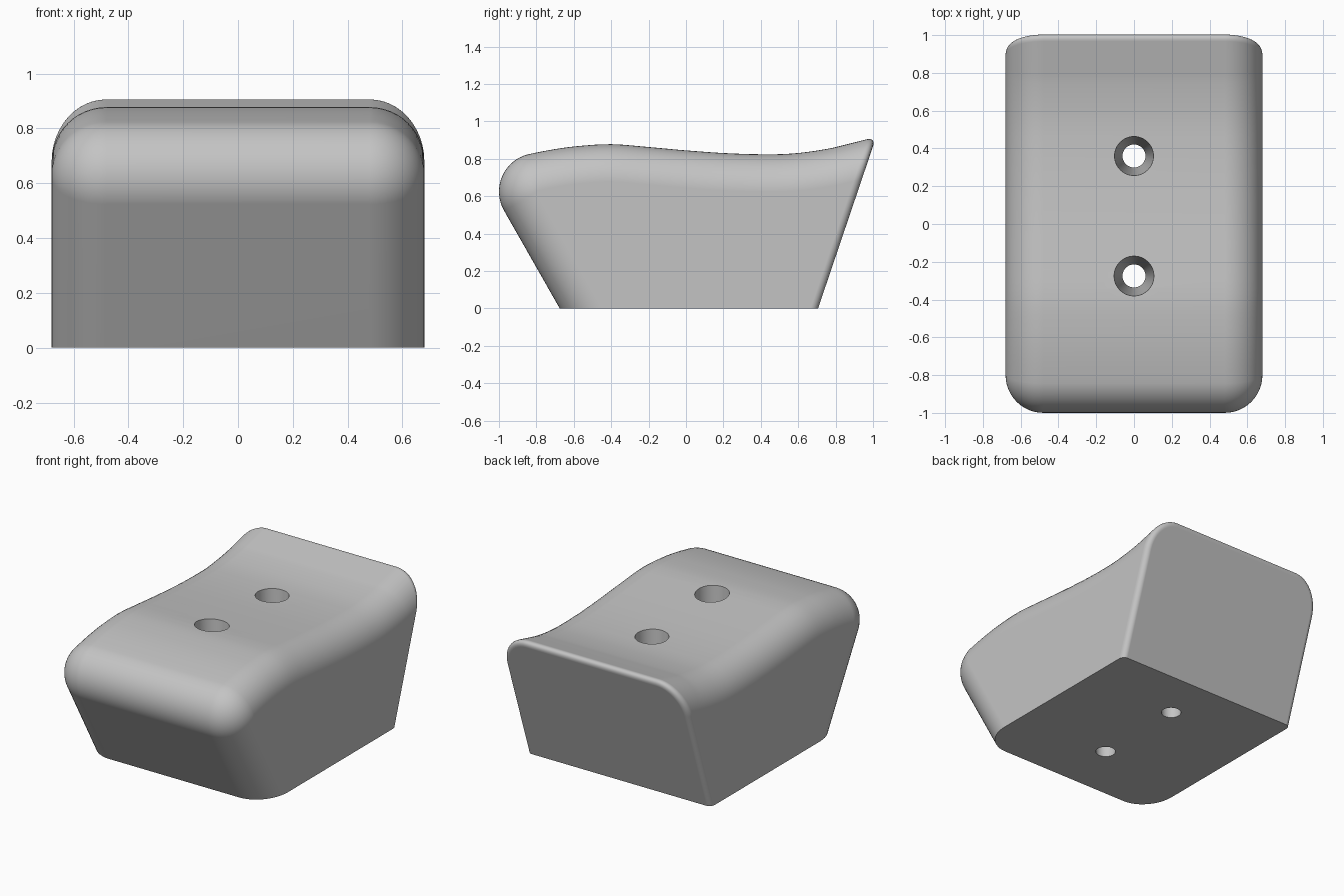
import bpy, bmesh, math
from mathutils import Vector

if "Cube" in bpy.data.objects:
    bpy.data.objects.remove(bpy.data.objects["Cube"], do_unlink=True)

HALF_W, ROUND = 0.68, 0.2
FOOT, HEEL = Vector((-0.675, 0)), Vector((0.706, 0))
TIP = Vector((1.017, 0.917))
back_dir = TIP - HEEL

# Grey body material
grey = bpy.data.materials.new("warm_grey")
grey.use_nodes = True
colour = (0.55, 0.55, 0.55, 1)
grey.diffuse_color = colour
grey.node_tree.nodes["Principled BSDF"].inputs["Base Color"].default_value = colour


def spline(points, steps):
    """Smooth path through the points, from the second to the last but one."""
    path = []
    for a, b, c, d in zip(points, points[1:], points[2:], points[3:]):
        for i in range(steps):
            t = i / steps
            m0, m1 = (c - a) / (c - b).length, (d - b) / (c - b).length
            span = (c - b).length
            m0 = (c - a) * span / ((b - a).length + span)
            m1 = (d - b) * span / ((d - c).length + span)
            path.append(b * (2*t**3 - 3*t**2 + 1) + m0 * (t**3 - 2*t**2 + t)
                        + c * (3*t**2 - 2*t**3) + m1 * (t**3 - t**2))
    return path + [points[-2]]


# Side profile: sloped front, round nose, wavy top
centre, radius = Vector((-0.795, 0.625)), 0.205
to_c = centre - FOOT
lean = math.atan2(to_c.y, to_c.x) + math.asin(radius / to_c.length)
start, end = lean + math.pi / 2, math.radians(104)
nose = [centre + radius * Vector((math.cos(a), math.sin(a)))
        for a in (start + (end - start) * i / 16 for i in range(17))]
wave = [Vector(p) for p in ((-0.7, 0.852), (-0.567, 0.869), (-0.396, 0.878), (-0.19, 0.862),
                            (0, 0.845), (0.235, 0.829), (0.465, 0.824), (0.61, 0.832), (0.79, 0.860))]
profile = [FOOT] + nose[:-1] + spline([nose[-2], nose[-1]] + wave + [TIP], 4) + [TIP]


def cross(a, b):
    return a.x * b.y - a.y * b.x


def inset(d):
    """Profile moved inward by d, still ending on the floor and the back plane."""
    last = len(profile) - 1
    out = []
    for i, p in enumerate(profile):
        t = (profile[min(i + 1, last)] - profile[max(i - 1, 0)]).normalized()
        if 0 < i < last:
            t = ((p - profile[i - 1]).normalized() + (profile[i + 1] - p).normalized()).normalized()
        q = p + d * Vector((t.y, -t.x))
        if i == 0:
            q -= t * (q.y / t.y)
        elif i == last:
            q += t * (cross(HEEL - q, back_dir) / cross(t, back_dir))
        out.append(q)
    return out + [HEEL]


# Body: layers across the width, inset towards both sides
right = []
for i in range(13):
    a = math.pi / 2 * (1 - i / 12)
    right.append((-(HALF_W - ROUND + ROUND * math.sin(a)), ROUND * (1 - math.cos(a))))
layers = right + [(-x, d) for x, d in reversed(right)]
bm = bmesh.new()
rings = [[bm.verts.new((x, p.x, p.y)) for p in inset(d)] for x, d in layers]
n = len(rings[0])
for r0, r1 in zip(rings, rings[1:]):
    for k in range(n - 2):
        bm.faces.new((r0[k], r0[k + 1], r1[k + 1], r1[k]))
bm.faces.new(rings[0])
bm.faces.new(rings[-1])
# Back and bottom are single flat faces
bm.faces.new([r[-2] for r in rings] + [rings[-1][-1], rings[0][-1]])
bm.faces.new([r[0] for r in rings] + [rings[-1][-1], rings[0][-1]])
bmesh.ops.recalc_face_normals(bm, faces=bm.faces)

# Mark the rim of the back face for its small rounding
weight = bm.edges.layers.float.new("bevel_weight_edge")
rim = [r[-2] for r in rings]
pairs = list(zip(rim, rim[1:])) + [(rim[0], rings[0][-1]), (rim[-1], rings[-1][-1])]
for a, b in pairs:
    bm.edges.get((a, b))[weight] = 1
mesh = bpy.data.meshes.new("body")
bm.to_mesh(mesh)
bm.free()
body = bpy.data.objects.new("body", mesh)
bpy.context.collection.objects.link(body)
mesh.materials.append(grey)
bpy.context.view_layer.objects.active = body
bpy.ops.object.select_all(action='DESELECT')
body.select_set(True)

bevel = body.modifiers.new("rim_rounding", 'BEVEL')
bevel.limit_method = 'WEIGHT'
bevel.offset_type = 'WIDTH'
bevel.width = 0.05
bevel.segments = 6
bpy.ops.object.modifier_apply(modifier=bevel.name)

# Two tapered screw holes, narrow at the bottom
for y in (0.36, -0.275):
    cb = bmesh.new()
    bmesh.ops.create_cone(cb, cap_ends=True, segments=48, radius1=0.056, radius2=0.112, depth=1.1)
    bmesh.ops.translate(cb, verts=cb.verts, vec=(0, y, 0.45))
    cut_mesh = bpy.data.meshes.new("hole_cutter")
    cb.to_mesh(cut_mesh)
    cb.free()
    cut_mesh.materials.append(grey)
    cutter = bpy.data.objects.new("hole_cutter", cut_mesh)
    bpy.context.collection.objects.link(cutter)
    cutter.hide_render = True
    hole = body.modifiers.new("hole", 'BOOLEAN')
    hole.operation = 'DIFFERENCE'
    hole.solver = 'EXACT'
    hole.object = cutter
    bpy.ops.object.modifier_apply(modifier=hole.name)
    bpy.data.objects.remove(cutter, do_unlink=True)

bpy.ops.object.shade_smooth_by_angle(angle=math.radians(35))
normals = body.modifiers.new("clean_normals", 'WEIGHTED_NORMAL')
normals.keep_sharp = True
